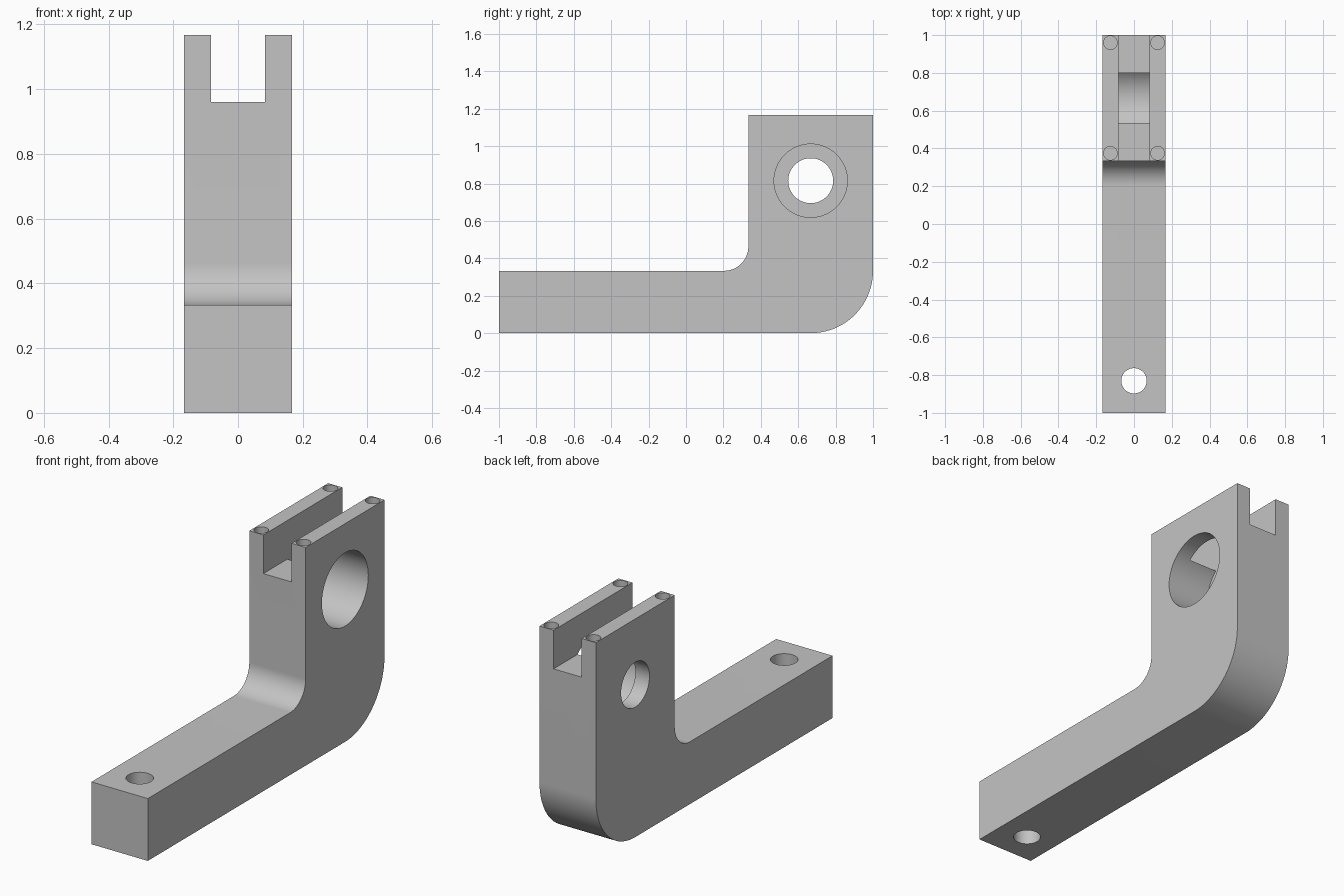
import bpy, bmesh, math
from mathutils import Matrix, Vector

default = bpy.data.objects.get("Cube")
if default:
    bpy.data.objects.remove(default, do_unlink=True)

HALF = 1 / 6        # half width of the bracket
ARM = 1 / 3         # arm thickness
TOP = 7 / 6         # height of the upright
FILLET = 0.13       # inner corner radius
BORE_Y, BORE_Z = 2 / 3, 0.815

grey = bpy.data.materials.new("plain_grey")
grey.use_nodes = True
colour = (0.55, 0.55, 0.55, 1)
grey.diffuse_color = colour
grey.node_tree.nodes["Principled BSDF"].inputs["Base Color"].default_value = colour


def make_object(name, bm):
    bmesh.ops.recalc_face_normals(bm, faces=bm.faces)
    mesh = bpy.data.meshes.new(name)
    bm.to_mesh(mesh)
    bm.free()
    mesh.materials.append(grey)
    obj = bpy.data.objects.new(name, mesh)
    bpy.context.collection.objects.link(obj)
    return obj


def arc(cy, cz, radius, start, end, steps=32):
    angles = [math.radians(start + (end - start) * i / steps) for i in range(steps + 1)]
    return [(cy + radius * math.cos(a), cz + radius * math.sin(a)) for a in angles]


def cylinder(name, start, end, radius):
    start, end = Vector(start), Vector(end)
    axis = end - start
    turn = axis.to_track_quat('Z', 'Y').to_matrix().to_4x4()
    bm = bmesh.new()
    bmesh.ops.create_cone(bm, cap_ends=True, segments=64, radius1=radius, radius2=radius,
                          depth=axis.length,
                          matrix=Matrix.Translation((start + end) / 2) @ turn)
    return make_object(name, bm)


def box(name, centre, size):
    bm = bmesh.new()
    bmesh.ops.create_cube(bm, size=1, matrix=Matrix.Translation(centre) @ Matrix.Diagonal((*size, 1)))
    return make_object(name, bm)


# L-shaped body: side profile with rounded corners, extruded across x
profile = [(-1, 0)]
profile += arc(1 - ARM, ARM, ARM, -90, 0)
profile += [(1, TOP), (ARM, TOP)]
profile += arc(ARM - FILLET, ARM + FILLET, FILLET, 0, -90)
profile += [(-1, ARM)]
bm = bmesh.new()
side = bm.faces.new([bm.verts.new((-HALF, y, z)) for y, z in profile])
extruded = bmesh.ops.extrude_face_region(bm, geom=[side])["geom"]
bmesh.ops.translate(bm, vec=(2 * HALF, 0, 0),
                    verts=[v for v in extruded if isinstance(v, bmesh.types.BMVert)])
bracket = make_object("bracket_body", bm)

# Cutters: top slot, stepped cross bore, arm mounting hole, four blind pin holes
cutters = [
    box("slot_cutter", (0, BORE_Y, 1.16), (HALF, 1, 0.4)),
    cylinder("wide_bore_cutter", (-0.0836, BORE_Y, BORE_Z), (0.3, BORE_Y, BORE_Z), 0.196),
    cylinder("narrow_bore_cutter", (-0.3, BORE_Y, BORE_Z), (0, BORE_Y, BORE_Z), 0.12),
    cylinder("arm_hole_cutter", (0, -0.83, -0.1), (0, -0.83, 0.5), 0.067),
]
for x in (-0.125, 0.125):
    for y in (0.375, 0.96):
        cutters.append(cylinder("pin_hole_cutter", (x, y, TOP - 0.1), (x, y, TOP + 0.1), 0.036))

bpy.ops.object.select_all(action='DESELECT')
bracket.select_set(True)
bpy.context.view_layer.objects.active = bracket
for cutter in cutters:
    cutter.hide_render = True
    cut = bracket.modifiers.new("cut", 'BOOLEAN')
    cut.operation = 'DIFFERENCE'
    cut.solver = 'EXACT'
    cut.object = cutter
    bpy.ops.object.modifier_apply(modifier=cut.name)
    bpy.data.objects.remove(cutter, do_unlink=True)

bpy.ops.object.shade_smooth_by_angle(angle=math.radians(30))
